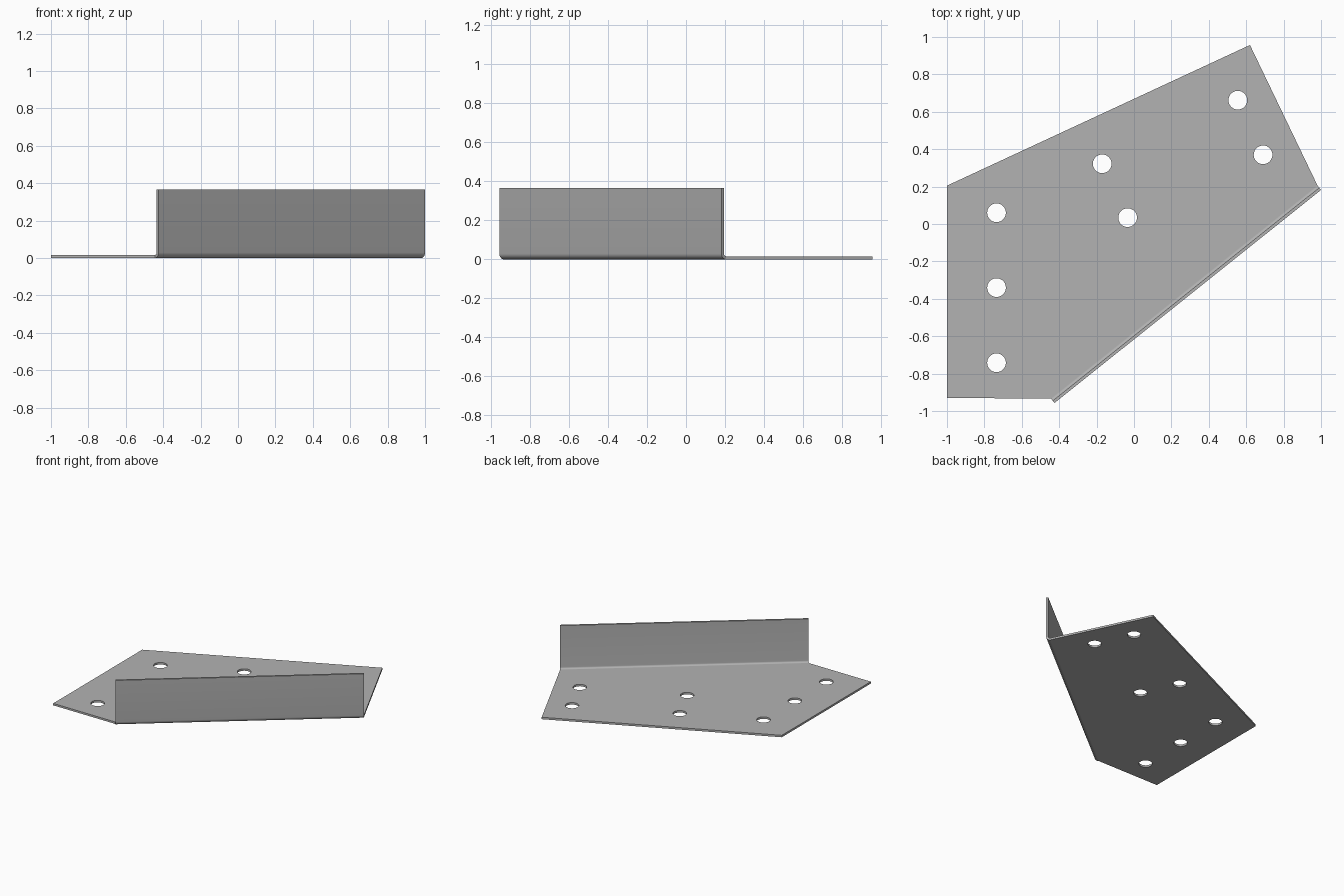
import bpy, bmesh, math
from mathutils import Vector

if "Cube" in bpy.data.objects:
    bpy.data.objects.remove(bpy.data.objects["Cube"])

THICK = 0.016       # sheet thickness
BEND = 0.03         # outer bend radius
HEIGHT = 0.365      # flange height
HOLE_R = 0.05
HOLES = [(-0.735, 0.06), (-0.735, -0.34), (-0.735, -0.742), (-0.17, 0.322),
         (-0.034, 0.034), (0.555, 0.662), (0.69, 0.37)]

# Outer foot line of the upright flange
start, end = Vector((-0.425, -0.957, 0)), Vector((1.0, 0.182, 0))
along = (end - start).normalized()
outward = Vector((along.y, -along.x, 0))
up = Vector((0, 0, 1))

steel = bpy.data.materials.new("grey steel")
steel.use_nodes = True
colour = (0.45, 0.45, 0.45, 1)
steel.diffuse_color = colour
steel.node_tree.nodes["Principled BSDF"].inputs["Base Color"].default_value = colour


def finish(bm, name):
    bmesh.ops.recalc_face_normals(bm, faces=bm.faces)
    mesh = bpy.data.meshes.new(name)
    bm.to_mesh(mesh)
    bm.free()
    mesh.materials.append(steel)
    obj = bpy.data.objects.new(name, mesh)
    bpy.context.collection.objects.link(obj)
    bpy.ops.object.select_all(action='DESELECT')
    obj.select_set(True)
    bpy.context.view_layer.objects.active = obj
    bpy.ops.object.shade_smooth_by_angle(angle=math.radians(30))


def extrude(bm, faces, offset):
    new = bmesh.ops.extrude_face_region(bm, geom=faces)["geom"]
    verts = [v for v in new if isinstance(v, bmesh.types.BMVert)]
    bmesh.ops.translate(bm, verts=verts, vec=offset)


def add_loop(bm, points):
    verts = [bm.verts.new(p) for p in points]
    return [bm.edges.new((v, verts[i - 1])) for i, v in enumerate(verts)]


# Flat base plate with round holes
bm = bmesh.new()
outline = [(-1, 0.205, 0), (-1, -0.93, 0), start - outward * BEND,
           end - outward * BEND, (0.62, 0.957, 0)]
edges = add_loop(bm, outline)
for x, y in HOLES:
    angles = [math.tau * i / 32 for i in range(32)]
    edges += add_loop(bm, [(x + HOLE_R * math.cos(a), y + HOLE_R * math.sin(a), 0)
                           for a in angles])
bmesh.ops.triangle_fill(bm, edges=edges, use_beauty=True, normal=up)
bmesh.ops.dissolve_limit(bm, angle_limit=0.01, verts=bm.verts, edges=bm.edges)
extrude(bm, bm.faces[:], up * THICK)
finish(bm, "base_plate")

# Upright flange with its rounded bend, swept along the fold
bm = bmesh.new()
centre = start - outward * BEND + up * BEND


def arc(radius):
    return [centre + outward * radius * math.sin(a) - up * radius * math.cos(a)
            for a in (math.pi / 2 * i / 8 for i in range(9))]


rise = up * (HEIGHT - BEND)
outer, inner = arc(BEND), arc(BEND - THICK)
section = outer + [outer[-1] + rise, inner[-1] + rise] + inner[::-1]
face = bm.faces.new([bm.verts.new(p) for p in section])
extrude(bm, [face], end - start)
finish(bm, "bent_flange")
